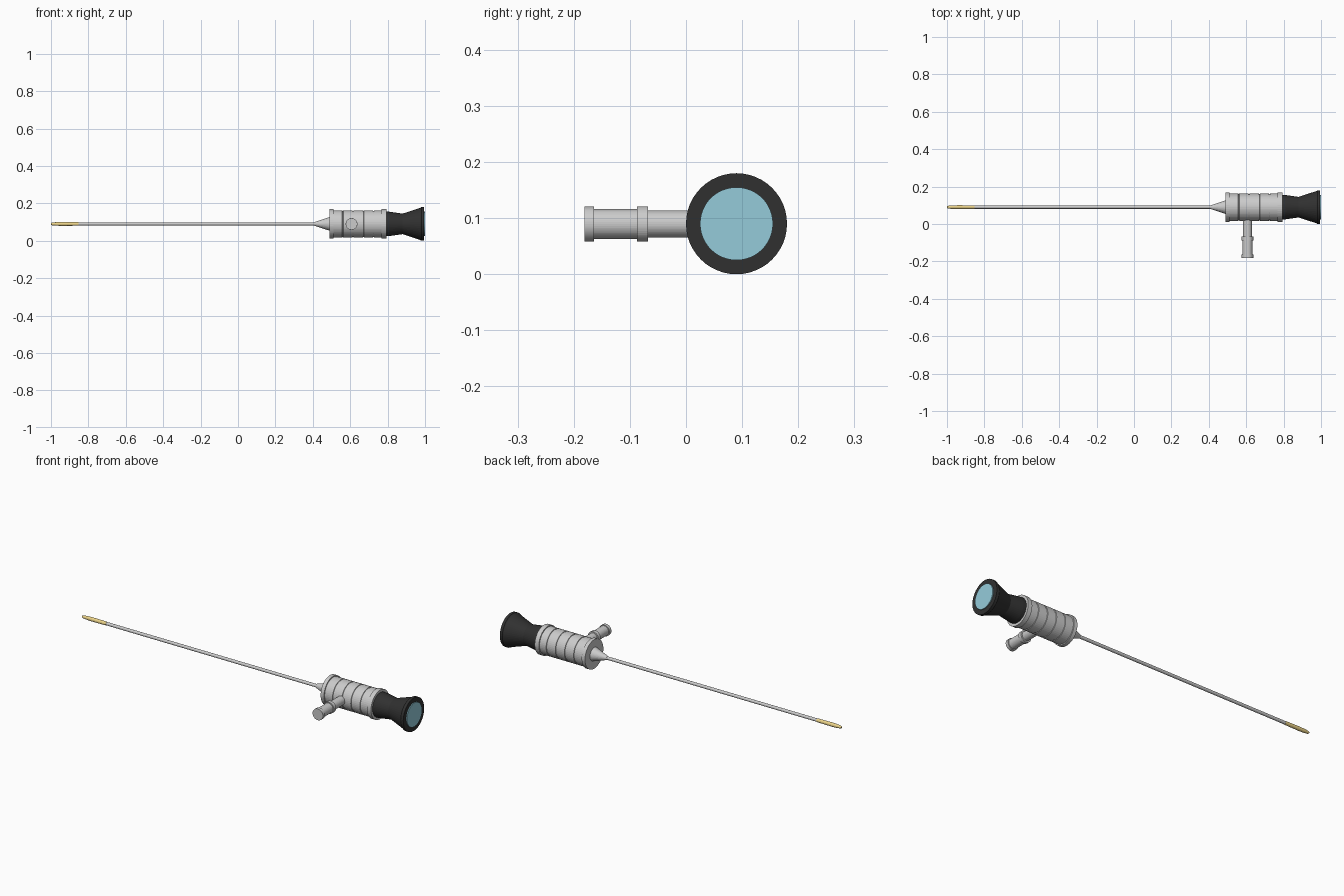
import bpy, bmesh, math
from mathutils import Matrix

if "Cube" in bpy.data.objects:
    bpy.data.objects.remove(bpy.data.objects["Cube"])

AXIS = Matrix.Translation((0, 0.09, 0.09))
PORT = Matrix.Translation((0.607, 0, 0.0895)) @ Matrix.Rotation(math.pi / 2, 4, 'Z')


def material(name, color):
    m = bpy.data.materials.new(name)
    m.diffuse_color = color
    m.use_nodes = True
    m.node_tree.nodes["Principled BSDF"].inputs["Base Color"].default_value = m.diffuse_color
    return m


def lathe(name, profile, frame=AXIS, mat=None, sides=48):
    """Closed solid of revolution about local x from (x, radius) points."""
    bm = bmesh.new()
    rings = []
    for x, r in profile:
        rings.append([bm.verts.new((x, r * math.cos(2 * math.pi * i / sides),
                                    r * math.sin(2 * math.pi * i / sides)))
                      for i in range(sides)])
    for a, b in zip(rings, rings[1:]):
        for i in range(sides):
            j = (i + 1) % sides
            bm.faces.new((a[i], a[j], b[j], b[i]))
    bm.faces.new(rings[0])
    bm.faces.new(rings[-1])
    bmesh.ops.recalc_face_normals(bm, faces=bm.faces)
    bm.transform(frame)
    me = bpy.data.meshes.new(name)
    bm.to_mesh(me)
    bm.free()
    ob = bpy.data.objects.new(name, me)
    bpy.context.collection.objects.link(ob)
    if mat:
        me.materials.append(mat)
    return ob


gold = material("gold", (0.83, 0.65, 0.25, 1))
black = material("black", (0.03, 0.03, 0.03, 1))
glass = material("glass", (0.3, 0.6, 0.7, 0.85))

# Thin insertion shaft and its gold tip
lathe("shaft", [(-0.86, 0.0085), (0.42, 0.0085)], sides=24)
lathe("tip", [(-1.0, 0.005), (-0.993, 0.0075), (-0.97, 0.0095), (-0.94, 0.0105),
              (-0.853, 0.0095)], mat=gold, sides=24)

# Cone joining the shaft to the body
lathe("shaft_cone", [(0.41, 0.010), (0.495, 0.038)])

# Body barrel with narrow grip grooves
body = [(0.505, 0.073)]
for gx in (0.56, 0.615, 0.67, 0.725):
    body += [(gx - 0.003, 0.073), (gx - 0.002, 0.070), (gx + 0.002, 0.070), (gx + 0.003, 0.073)]
body.append((0.775, 0.073))
lathe("body", body)

# Collars at both ends of the body
for name, x0, x1 in (("front_collar", 0.49, 0.51), ("rear_collar", 0.768, 0.793)):
    lathe(name, [(x0, 0.079), (x1, 0.079)])

# Flared eyepiece and lens
lathe("eyepiece", [(0.785, 0.066), (0.81, 0.065), (0.88, 0.055), (0.975, 0.086),
                   (0.98, 0.09), (0.995, 0.09)], mat=black)
lathe("lens", [(0.985, 0.065), (1.0, 0.065)], mat=glass)

# Side port: neck, ring, connector and end flange
lathe("port_neck", [(-0.075, 0.024), (0.03, 0.024)], PORT)
lathe("port_ring", [(-0.087, 0.0315), (-0.068, 0.0315)], PORT)
lathe("port_connector", [(-0.17, 0.0265), (-0.08, 0.0265)], PORT)
lathe("port_flange", [(-0.181, 0.031), (-0.164, 0.031)], PORT)
